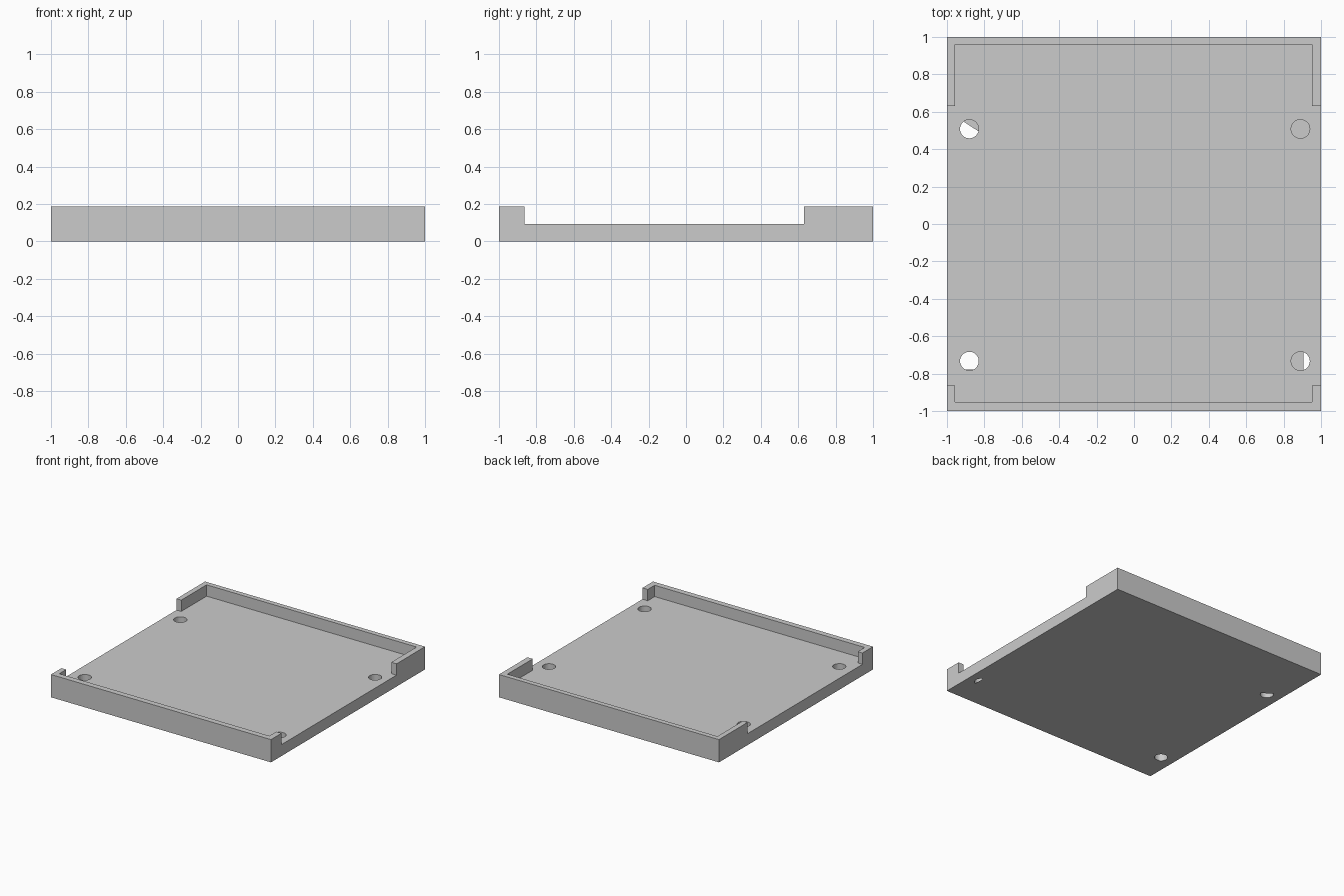
import bpy, bmesh
from mathutils import Matrix, Vector

if "Cube" in bpy.data.objects:
    bpy.data.objects.remove(bpy.data.objects["Cube"])

FLOOR, TOP = 0.094, 0.187


def mesh_object(name, bm):
    mesh = bpy.data.meshes.new(name)
    bm.to_mesh(mesh)
    bm.free()
    ob = bpy.data.objects.new(name, mesh)
    bpy.context.collection.objects.link(ob)
    return ob


def box(name, lo, hi):
    lo, hi = Vector(lo), Vector(hi)
    bm = bmesh.new()
    bmesh.ops.create_cube(bm, size=1, matrix=Matrix.Translation((lo + hi) / 2)
                          @ Matrix.Diagonal((*(hi - lo), 1)))
    return mesh_object(name, bm)


def drill(name, x, y, r):
    bm = bmesh.new()
    bmesh.ops.create_cone(bm, cap_ends=True, segments=32, radius1=r, radius2=r,
                          depth=1, matrix=Matrix.Translation((x, y, 0)))
    return mesh_object(name, bm)


def cut(target, cutter):
    mod = target.modifiers.new("cut", "BOOLEAN")
    mod.operation = "DIFFERENCE"
    mod.solver = "EXACT"
    mod.object = cutter
    bpy.context.view_layer.objects.active = target
    bpy.ops.object.modifier_apply(modifier=mod.name)
    bpy.data.objects.remove(cutter)


# Tray: block with a recessed floor and both side walls notched
tray = box("tray", (-1, -1, 0), (1, 1, TOP))
cut(tray, box("recess", (-0.957, -0.953, FLOOR), (0.952, 0.959, 1)))
cut(tray, box("side_notches", (-1.5, -0.863, FLOOR), (1.5, 0.63, 1)))

# Four screw holes
R, LEFT, RIGHT, FRONT, BACK = 0.05, -0.88, 0.89, -0.733, 0.508
for x in (LEFT, RIGHT):
    for y in (FRONT, BACK):
        cut(tray, drill("screw_hole", x, y, R))


# Films that close the holes at the underside, fully or up to a chord
def film(name, x, y, point=None, outward=None):
    bm = bmesh.new()
    bmesh.ops.create_circle(bm, cap_ends=True, segments=32, radius=R,
                            matrix=Matrix.Translation((x, y, 0)))
    if point:
        bmesh.ops.bisect_plane(bm, geom=bm.verts[:] + bm.edges[:] + bm.faces[:],
                               plane_co=(*point, 0), plane_no=(*outward, 0),
                               clear_outer=True)
    bmesh.ops.reverse_faces(bm, faces=bm.faces[:])
    return mesh_object(name, bm)


film("back_right_hole_film", RIGHT, BACK)
film("front_right_hole_film", RIGHT, FRONT, (0.907, FRONT), (1, 0))
film("back_left_hole_film", LEFT, BACK, (-0.872, 0.522), (-0.053, -0.08))
film("front_left_hole_film", LEFT, FRONT, (LEFT, -0.777), (0, 1))
